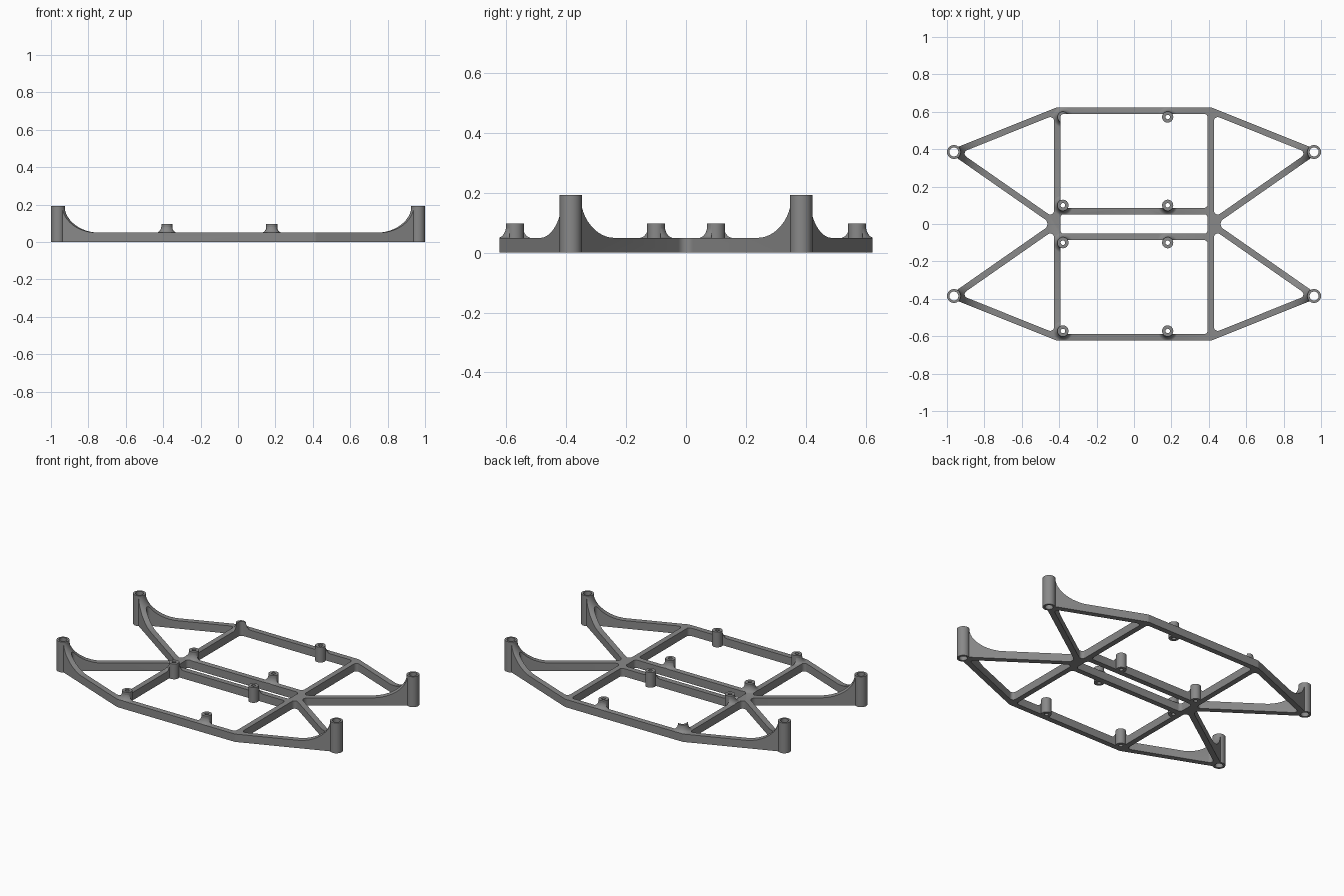
import bpy, bmesh, math
from mathutils import Vector

if "Cube" in bpy.data.objects:
    bpy.data.objects.remove(bpy.data.objects["Cube"])

BAR = 0.017          # half width of every bar
BAR_TOP = 0.05       # height of the flat frame
POST_TOP, POST_R = 0.193, 0.037
BOSS_TOP, BOSS_R = 0.097, 0.03

grey = bpy.data.materials.new("grey_plastic")
grey.diffuse_color = (0.25, 0.25, 0.25, 1)
grey.use_nodes = True
grey.node_tree.nodes["Principled BSDF"].inputs["Base Color"].default_value = grey.diffuse_color


def new_object(name, bm):
    bmesh.ops.recalc_face_normals(bm, faces=bm.faces)
    mesh = bpy.data.meshes.new(name)
    bm.to_mesh(mesh)
    bm.free()
    mesh.materials.append(grey)
    ob = bpy.data.objects.new(name, mesh)
    bpy.context.collection.objects.link(ob)
    return ob


def rounded_offset(points, d, r, steps=6):
    """Move a polygon's sides inward by d, then round its corners by r."""
    pts = [Vector(p) for p in points]
    n = len(pts)
    if sum(pts[i - 1].cross(pts[i]) for i in range(n)) < 0:
        pts.reverse()

    def corner(poly, i):
        a = (poly[i - 1] - poly[i]).normalized()
        b = (poly[(i + 1) % n] - poly[i]).normalized()
        return a, b, (a + b).normalized(), a.angle(b) / 2

    moved = []
    for i in range(n):
        a, b, mid, h = corner(pts, i)
        sign = 1 if (-a).cross(b) > 0 else -1
        moved.append(pts[i] + mid * (sign * d / math.sin(h)))
    out = []
    for i in range(n):
        a, b, mid, h = corner(moved, i)
        c = moved[i] + mid * (r / math.sin(h))
        v0 = moved[i] + a * (r / math.tan(h)) - c
        v1 = moved[i] + b * (r / math.tan(h)) - c
        a0 = math.atan2(v0.y, v0.x)
        sweep = math.atan2(v0.cross(v1), v0.dot(v1))
        for k in range(steps + 1):
            t = a0 + sweep * k / steps
            out.append(c + Vector((math.cos(t), math.sin(t))) * r)
    return out


def prism(name, pts, z0, z1):
    bm = bmesh.new()
    low = [bm.verts.new((p[0], p[1], z0)) for p in pts]
    high = [bm.verts.new((p[0], p[1], z1)) for p in pts]
    bm.faces.new(low)
    bm.faces.new(high)
    for i in range(len(pts)):
        bm.faces.new((low[i - 1], low[i], high[i], high[i - 1]))
    return new_object(name, bm)


def lathe(name, profile, x, y, sides=32):
    """Closed solid turned from (radius, z) points."""
    bm = bmesh.new()
    rings = []
    for r, z in profile:
        rings.append([bm.verts.new((x + r * math.cos(2 * math.pi * k / sides),
                                    y + r * math.sin(2 * math.pi * k / sides), z))
                      for k in range(sides)])
    for p, q in zip(rings, rings[1:]):
        for k in range(sides):
            bm.faces.new((p[k - 1], p[k], q[k], q[k - 1]))
    bm.faces.new(rings[0])
    bm.faces.new(rings[-1])
    return new_object(name, bm)


def combine(target, others, operation):
    for ob in others:
        mod = target.modifiers.new("combine", 'BOOLEAN')
        mod.operation, mod.object, mod.solver = operation, ob, 'EXACT'
    deps = bpy.context.evaluated_depsgraph_get()
    mesh = bpy.data.meshes.new_from_object(target.evaluated_get(deps))
    target.modifiers.clear()
    target.data = mesh
    for ob in others:
        bpy.data.objects.remove(ob)


def flare(x, y, r0, r1, top):
    """Concave skirt from a tube's side down to the bar tops."""
    low = BAR_TOP - 0.0005
    prof = [(r1, 0.02)]
    for k in range(13):
        t = k / 12 * math.pi / 2
        prof.append((r1 - (r1 - r0) * math.sin(t), top - (top - low) * math.cos(t)))
    return lathe("flare", prof, x, y)


# Centre lines of the bars
px, py, cx, oy, iy = 0.963, 0.385, 0.411, 0.606, 0.069
outline = [(px, py), (cx, oy), (-cx, oy), (-px, py), (-cx, 0),
           (-px, -py), (-cx, -oy), (cx, -oy), (px, -py), (cx, 0)]
posts = [(sx * px, sy * py) for sx in (1, -1) for sy in (1, -1)]
bosses = [(x, sy * y) for x in (-0.38, 0.18) for y in (0.1, 0.572) for sy in (1, -1)]

# Frame footprint with its openings
frame = prism("frame", rounded_offset(outline, -BAR, 0.03), 0, 0.25)
openings = [[(cx, iy), (-cx, iy), (-cx, -iy), (cx, -iy)]]
for sy in (1, -1):
    openings.append([(cx, sy * oy), (-cx, sy * oy), (-cx, sy * iy), (cx, sy * iy)])
    for sx in (1, -1):
        openings.append([(sx * px, sy * py), (sx * cx, sy * oy), (sx * cx, 0)])
combine(frame, [prism("opening", rounded_offset(o, BAR, 0.02), -0.1, 0.35)
                for o in openings], 'DIFFERENCE')

# Height envelope: flat bars rising in a curve at each post and boss
envelope = prism("envelope", [(-1.2, -1), (1.2, -1), (1.2, 1), (-1.2, 1)], -0.1, BAR_TOP)
combine(envelope,
        [flare(x, y, POST_R - 0.001, 0.235, POST_TOP - 0.002) for x, y in posts] +
        [flare(x, y, BOSS_R - 0.001, 0.058, BOSS_TOP - 0.005) for x, y in bosses], 'UNION')
combine(frame, [envelope], 'INTERSECT')

# Corner posts and mounting bosses, then their through holes
combine(frame,
        [lathe("post", [(POST_R, 0), (POST_R, POST_TOP)], x, y) for x, y in posts] +
        [lathe("boss", [(BOSS_R, 0), (BOSS_R, BOSS_TOP)], x, y) for x, y in bosses], 'UNION')
combine(frame,
        [lathe("hole", [(0.024, -0.1), (0.024, 0.3)], x, y) for x, y in posts] +
        [lathe("hole", [(0.012, -0.1), (0.012, 0.3)], x, y) for x, y in bosses], 'DIFFERENCE')

bpy.context.view_layer.objects.active = frame
frame.select_set(True)
bpy.ops.object.shade_smooth_by_angle(angle=math.radians(30))
